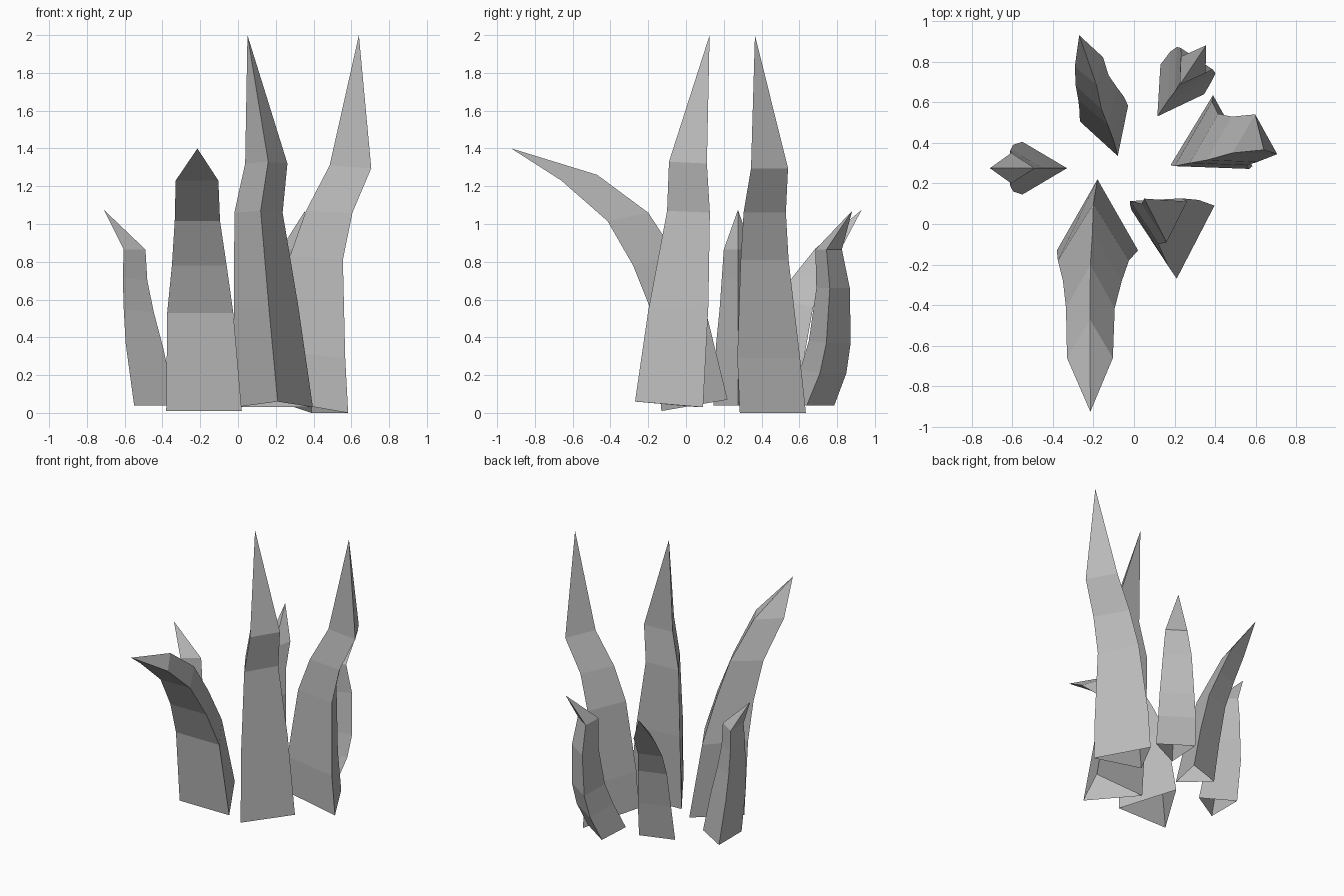
import bpy
import bmesh
from math import cos, sin, radians
from mathutils import Vector

default = bpy.data.objects.get("Cube")
if default:
    bpy.data.objects.remove(default, do_unlink=True)

COLOUR = (0.5, 0.5, 0.5, 1.0)
stone = bpy.data.materials.new("plain grey")
stone.use_nodes = True
stone.diffuse_color = COLOUR
stone.node_tree.nodes["Principled BSDF"].inputs["Base Color"].default_value = COLOUR


def blade(name, heading, rings, tip):
    """Bent three-sided blade, open at the foot and pointed at the top.

    Each ring gives its inner ridge (x, y, z), then how far out the two
    outer edges lie, half their spacing, and their rise above the ridge.
    """
    a = radians(heading)
    out = Vector((cos(a), sin(a), 0))
    side = Vector((sin(a), -cos(a), 0))
    bm = bmesh.new()
    loops = []
    for x, y, z, depth, half, rise in rings:
        ridge = Vector((x, y, z))
        middle = ridge + out * depth + Vector((0, 0, rise))
        corners = (ridge, middle + side * half, middle - side * half)
        loops.append([bm.verts.new(c) for c in corners])

    # Walls between neighbouring rings
    for low, high in zip(loops, loops[1:]):
        for i in range(3):
            j = (i + 1) % 3
            bm.faces.new((low[i], low[j], high[j], high[i]))

    # Pointed end
    point = bm.verts.new(tip)
    top = loops[-1]
    for i in range(3):
        bm.faces.new((top[i], top[(i + 1) % 3], point))

    mesh = bpy.data.meshes.new(name)
    bm.to_mesh(mesh)
    bm.free()
    mesh.materials.append(stone)
    obj = bpy.data.objects.new(name, mesh)
    bpy.context.collection.objects.link(obj)
    return obj


# Blade curling forward
blade("front_curled_blade", -90, [
    (-.18, .22, .07, .35, .2, -.06),
    (-.2, .1, .56, .28, .175, -.03),
    (-.205, -.05, .83, .23, .145, -.05),
    (-.215, -.2, 1.06, .215, .12, -.045),
    (-.217, -.47, 1.26, .19, .113, -.03),
], (-.215, -.925, 1.4))

# Tall upright blade
blade("front_tall_blade", 93, [
    (.21, -.27, .06, .35, .205, -.03),
    (.165, -.2, .54, .31, .17, .03),
    (.12, -.1, 1.07, .22, .128, -.01),
    (.16, -.09, 1.33, .195, .112, -.01),
], (.05, .125, 2))

# Tall blade leaning to the side
blade("left_tall_blade", 29, [
    (.18, .29, .07, .35, .2, -.07),
    (.2, .285, .33, .315, .19, -.04),
    (.275, .3, .83, .24, .145, -.02),
    (.36, .315, 1.07, .21, .128, -.01),
    (.485, .35, 1.31, .19, .112, -.015),
], (.64, .365, 2))

# Short blade on the other side
blade("right_short_blade", 180, [
    (-.33, .275, .04, .22, .13, 0),
    (-.395, .275, .34, .2, .115, .03),
    (-.445, .275, .53, .16, .097, .02),
    (-.48, .275, .7, .13, .085, .02),
    (-.49, .275, .865, .115, .075, 0),
], (-.71, .275, 1.075))

# Short blades at the back
blade("back_right_blade", 108, [
    (-.08, .335, .04, .22, .125, 0),
    (-.1, .41, .32, .19, .115, -.02),
    (-.13, .49, .6, .16, .1, -.04),
    (-.16, .565, .72, .15, .085, 0),
    (-.185, .685, .87, .12, .073, 0),
], (-.27, .93, 1.075))

blade("back_left_blade", 56, [
    (.115, .53, .04, .22, .13, 0),
    (.165, .605, .23, .21, .125, -.02),
    (.2, .65, .38, .19, .115, -.01),
    (.225, .69, .66, .15, .095, 0),
    (.225, .685, .865, .12, .073, 0),
], (.355, .88, 1.07))
